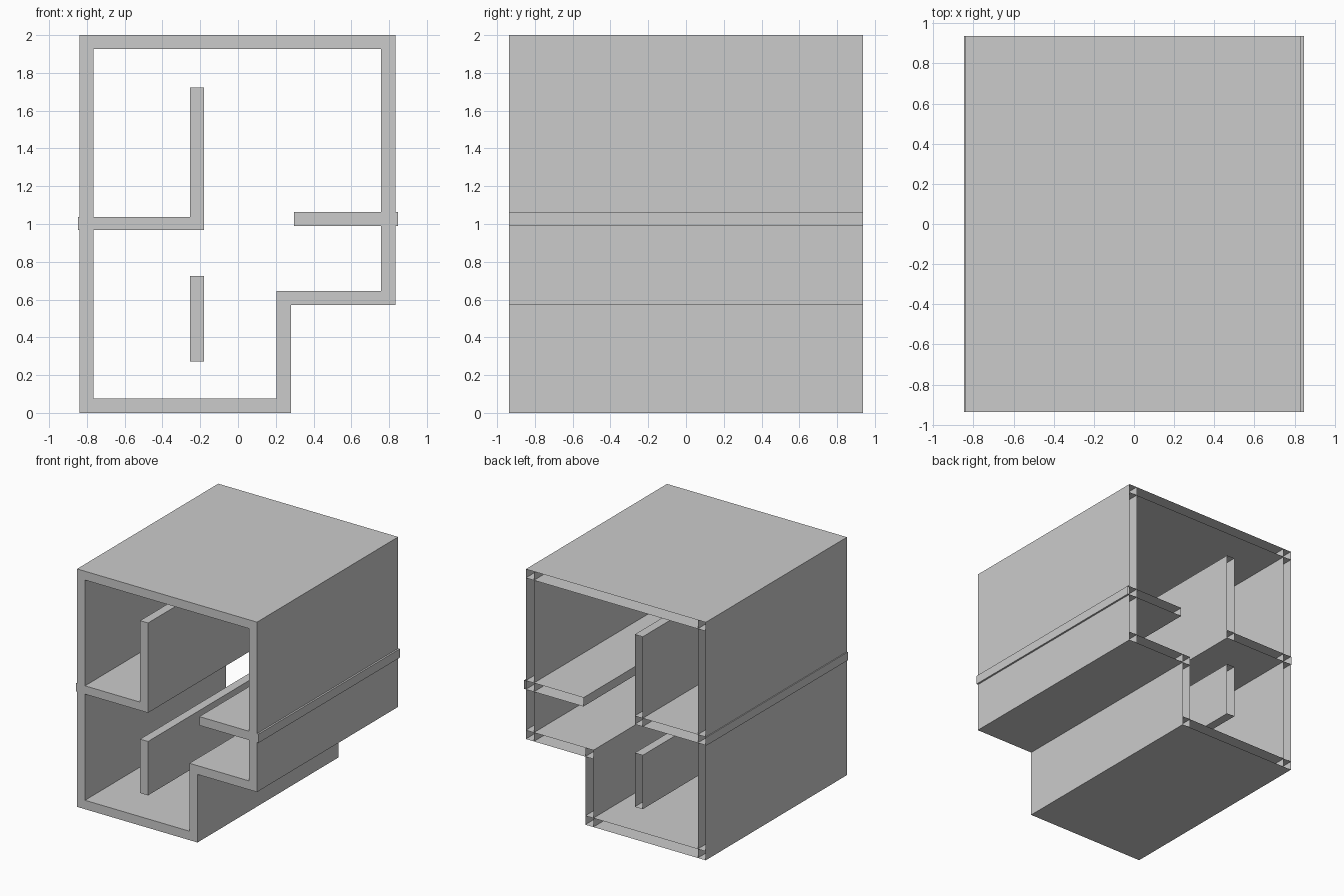
import bpy, bmesh
from mathutils import Matrix, Vector

if "Cube" in bpy.data.objects:
    bpy.data.objects.remove(bpy.data.objects["Cube"])

HALF_DEPTH = 0.9375


def panel(name, x0, x1, z0, z1):
    """Hollow panel running front to back, with an open back end."""
    bm = bmesh.new()
    bmesh.ops.create_cube(bm, size=1)
    bmesh.ops.transform(
        bm, verts=bm.verts,
        matrix=Matrix.Diagonal((x1 - x0, 2 * HALF_DEPTH, z1 - z0, 1)))
    back = [f for f in bm.faces if f.normal.y > 0.9]
    bmesh.ops.delete(bm, geom=back, context='FACES_ONLY')
    mesh = bpy.data.meshes.new(name)
    bm.to_mesh(mesh)
    bm.free()
    obj = bpy.data.objects.new(name, mesh)
    obj.location = Vector(((x0 + x1) / 2, 0, (z0 + z1) / 2))
    bpy.context.collection.objects.link(obj)


# Outer shell: walls, roof and stepped floor
panel("left_wall", -0.84, -0.766, 0, 2)
panel("right_wall", 0.758, 0.833, 0.572, 2)
panel("roof", -0.84, 0.833, 1.926, 2)
panel("lower_floor", -0.84, 0.28, 0, 0.075)
panel("step_wall", 0.205, 0.28, 0, 0.646)
panel("step_floor", 0.205, 0.833, 0.572, 0.646)

# Inner shelves, poking slightly through the walls
panel("left_shelf", -0.848, -0.18, 0.967, 1.037)
panel("right_shelf", 0.297, 0.848, 0.989, 1.063)

# Inner dividers
panel("upper_divider", -0.254, -0.18, 0.967, 1.722)
panel("lower_divider", -0.254, -0.18, 0.273, 0.726)
